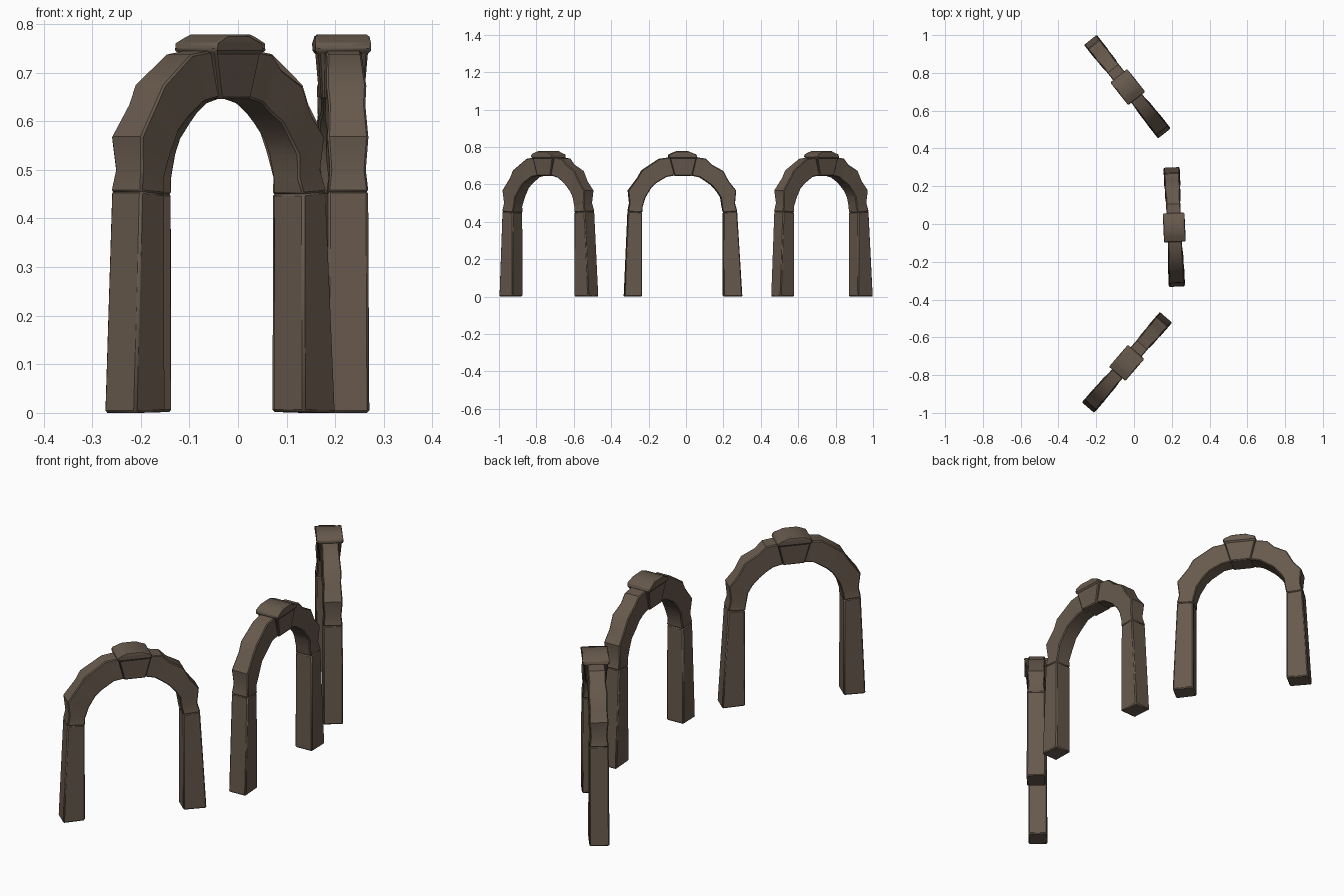
import bpy, bmesh, math
from mathutils import Matrix, Vector

if "Cube" in bpy.data.objects:
    bpy.data.objects.remove(bpy.data.objects["Cube"])

stone = bpy.data.materials.new("brown stone")
stone.diffuse_color = (0.135, 0.10, 0.073, 1)
stone.use_nodes = True
stone.node_tree.nodes["Principled BSDF"].inputs["Base Color"].default_value = stone.diffuse_color


def loft(name, sections, place, bevel):
    """Skin a list of equal-length closed sections, capping both ends."""
    bm = bmesh.new()
    rings = [[bm.verts.new(p) for p in s] for s in sections]
    n = len(rings[0])
    for a, b in zip(rings, rings[1:]):
        for i in range(n):
            j = (i + 1) % n
            bm.faces.new((a[i], a[j], b[j], b[i]))
    bm.faces.new(rings[0])
    bm.faces.new(rings[-1])
    bmesh.ops.recalc_face_normals(bm, faces=bm.faces)
    me = bpy.data.meshes.new(name)
    bm.to_mesh(me)
    bm.free()
    ob = bpy.data.objects.new(name, me)
    bpy.context.collection.objects.link(ob)
    me.materials.append(stone)
    ob.matrix_world = place
    mod = ob.modifiers.new("worn edges", 'BEVEL')
    mod.width = bevel
    mod.segments = 1
    mod.limit_method = 'ANGLE'
    mod.angle_limit = math.radians(55)
    bpy.ops.object.select_all(action='DESELECT')
    ob.select_set(True)
    bpy.context.view_layer.objects.active = ob
    bpy.ops.object.shade_smooth_by_angle(angle=math.radians(35))


# weathered half rings: outer u, z, inner u, z, half depth
LEFT = [(.297, .455, .220, .450, .042), (.288, .500, .217, .482, .037),
        (.295, .568, .202, .532, .042), (.245, .635, .172, .580, .038),
        (.222, .675, .145, .607, .041), (.130, .737, .090, .640, .036),
        (.050, .748, .035, .650, .038)]
RIGHT = [(.289, .455, .214, .450, .042), (.277, .500, .207, .482, .036),
         (.283, .568, .200, .530, .041), (.245, .615, .180, .562, .038),
         (.214, .672, .150, .596, .041), (.155, .705, .120, .617, .036),
         (.122, .738, .090, .637, .038), (.050, .748, .035, .650, .038)]


def radial(s, side):
    ou, oz, iu, iz, d = s
    return [(side * ou, -d, oz), (side * ou, d, oz),
            (side * iu, d, iz), (side * iu, -d, iz)]


def arch(cx, cy, deg):
    place = Matrix.Translation((cx, cy, 0)) @ Matrix.Rotation(math.radians(deg), 4, 'Z')
    for side, label, half in ((-1, "left", LEFT), (1, "right", RIGHT)):
        # tapering leg
        top = half[0]
        loft(label + "_leg", [radial((.316, 0, top[2], 0.002, .043), side),
                              radial((top[0] - .001, .457, top[2], .451, .0415), side)],
             place, .005)
        # curved half ring
        loft(label + "_arch_stones", [radial(s, side) for s in half], place, .004)
    # flared keystone: z of left, z of right, left u, right u, half depth
    key = [(.646, .646, -.048, .048, .044), (.738, .738, -.072, .070, .051),
           (.745, .745, -.080, .074, .057), (.760, .760, -.078, .070, .0575),
           (.772, .768, -.050, .048, .056), (.778, .778, -.034, .026, .054)]
    loft("keystone", [[(l, -d, zl), (r, -d, zr), (r, d, zr), (l, d, zl)]
                      for zl, zr, l, r, d in key], place, .004)


# three arches in a shallow curve
arch(-.035, .727, 128.4)
arch(.213, -.016, 92.6)
arch(-.037, -.733, 49.2)
